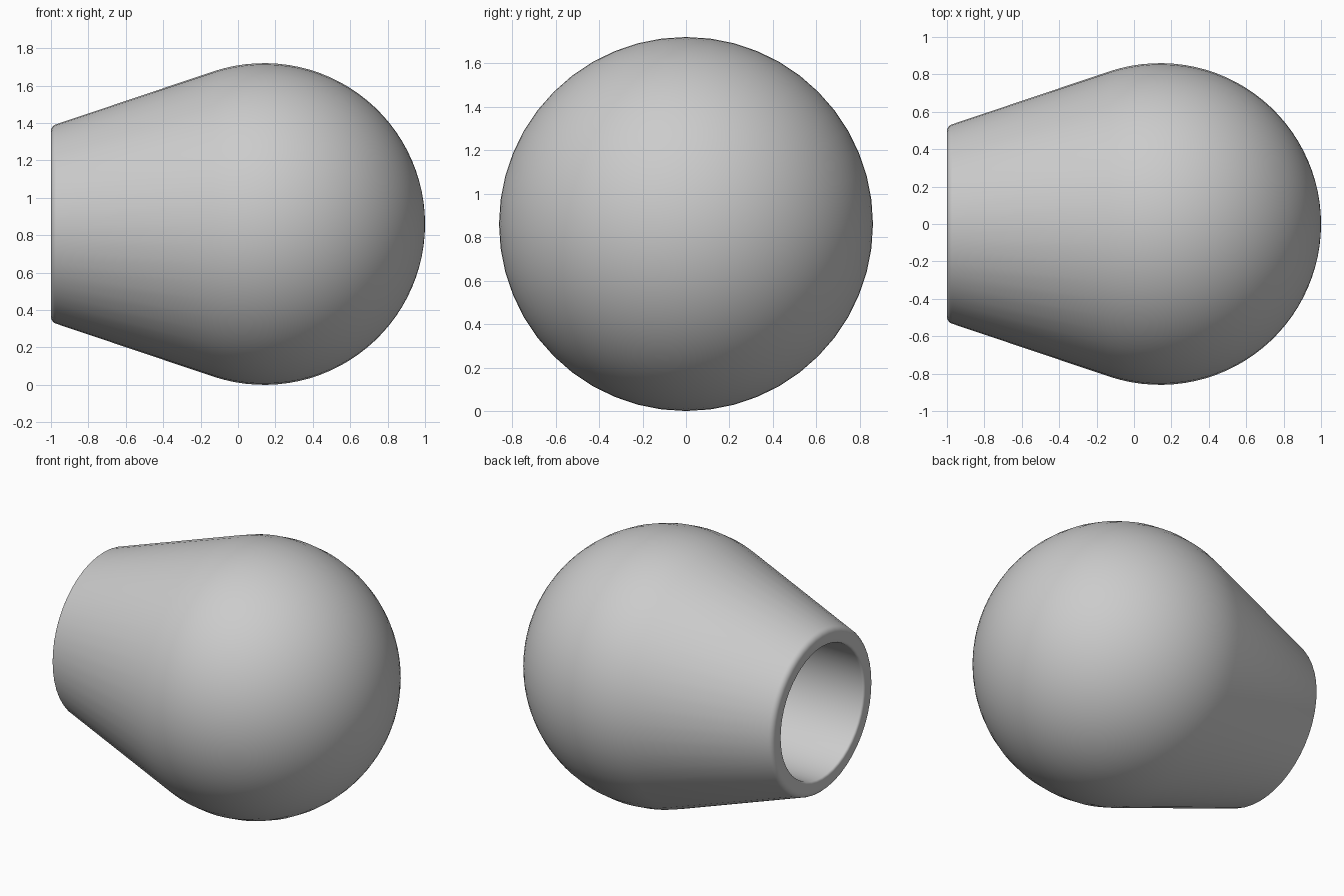
import bpy, bmesh
from math import sin, cos, pi, radians

if "Cube" in bpy.data.objects:
    bpy.data.objects.remove(bpy.data.objects["Cube"], do_unlink=True)

SEGMENTS = 48
RADIUS = 0.86       # ball radius, also its height above the floor
BALL_X = 0.14       # ball centre along the axis
TAPER = radians(18.5)
BORE = 0.43
BORE_END = -0.1


def arc(cx, cr, radius, start, end, steps):
    """Points (x, r) on an arc, with angles measured from +x towards +r."""
    angles = [start + (end - start) * i / steps for i in range(steps + 1)]
    return [(cx + radius * cos(a), cr + radius * sin(a)) for a in angles]


# Profile: ball, tangent taper, rounded rim, bore with a flat end
profile = arc(BALL_X, 0, RADIUS, 0, pi / 2 + TAPER, 28)
profile[0] = (BALL_X + RADIUS, 0)
profile += arc(-0.96, 0.495, 0.04, pi / 2 + TAPER, pi, 5)
profile += arc(-0.985, BORE + 0.015, 0.015, pi, 1.5 * pi, 3)
profile += [(BORE_END, BORE), (BORE_END, 0)]

# Lathe the profile around the x axis
bm = bmesh.new()
rings = []
for x, r in profile:
    count = SEGMENTS if r > 0 else 1
    rings.append([bm.verts.new((x, r * cos(2 * pi * i / SEGMENTS),
                                RADIUS + r * sin(2 * pi * i / SEGMENTS)))
                  for i in range(count)])
for a, b in zip(rings, rings[1:]):
    for i in range(SEGMENTS):
        j = (i + 1) % SEGMENTS
        corners = [a[i % len(a)], a[j % len(a)], b[j % len(b)], b[i % len(b)]]
        bm.faces.new(list(dict.fromkeys(corners)))
bmesh.ops.recalc_face_normals(bm, faces=bm.faces)

mesh = bpy.data.meshes.new("ball_knob")
bm.to_mesh(mesh)
bm.free()
knob = bpy.data.objects.new("ball_knob", mesh)
bpy.context.collection.objects.link(knob)

# Single plain grey
grey = bpy.data.materials.new("light grey")
grey.use_nodes = True
colour = (0.6, 0.6, 0.6, 1)
grey.diffuse_color = colour
grey.node_tree.nodes["Principled BSDF"].inputs["Base Color"].default_value = colour
mesh.materials.append(grey)

# Smooth surface with a crisp bore end
bpy.context.view_layer.objects.active = knob
knob.select_set(True)
bpy.ops.object.shade_smooth_by_angle(angle=radians(40))
